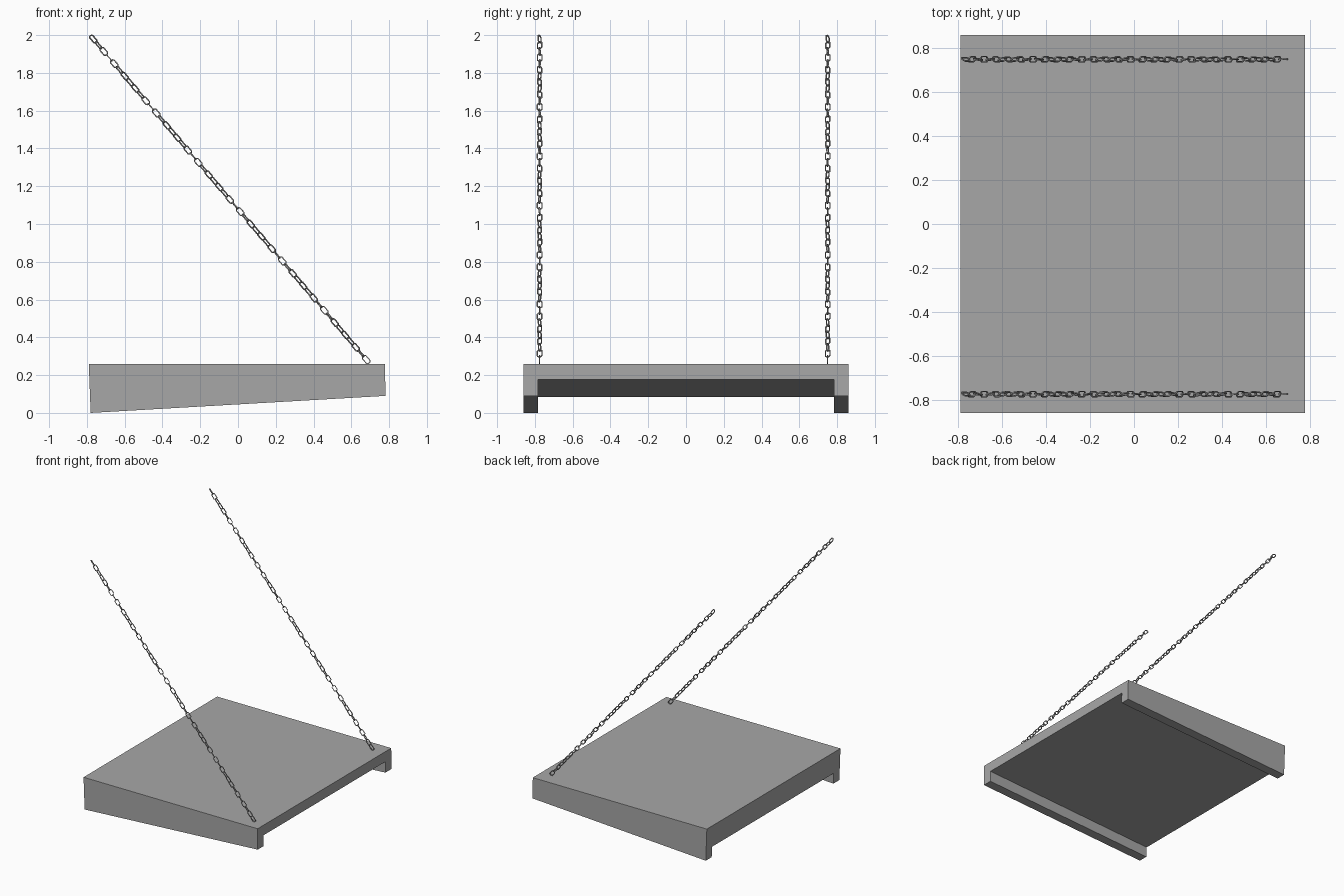
import bpy, bmesh, math
from mathutils import Vector, Matrix

if "Cube" in bpy.data.objects:
    bpy.data.objects.remove(bpy.data.objects["Cube"], do_unlink=True)

grey = bpy.data.materials.new("plain grey")
grey.use_nodes = True
grey.diffuse_color = (0.39, 0.39, 0.39, 1)
grey.node_tree.nodes["Principled BSDF"].inputs["Base Color"].default_value = grey.diffuse_color


def make_object(name, bm):
    bmesh.ops.recalc_face_normals(bm, faces=bm.faces)
    mesh = bpy.data.meshes.new(name)
    bm.to_mesh(mesh)
    bm.free()
    mesh.materials.append(grey)
    obj = bpy.data.objects.new(name, mesh)
    bpy.context.collection.objects.link(obj)


# Canopy: an upside-down channel section, deeper at the wall end
TOP, HALF, INNER = 0.26, 0.86, 0.783


def section(bm, x_top, x_low, foot, soffit):
    outline = [(-HALF, TOP), (HALF, TOP), (HALF, foot), (INNER, foot),
               (INNER, soffit), (-INNER, soffit), (-INNER, foot), (-HALF, foot)]
    verts = []
    for y, z in outline:
        t = (TOP - z) / (TOP - foot)
        verts.append(bm.verts.new((x_top + (x_low - x_top) * t, y, z)))
    return verts


bm = bmesh.new()
wall_end = section(bm, -0.79, -0.78, 0.0, 0.085)
outer_end = section(bm, 0.779, 0.78, 0.09, 0.178)
bm.faces.new(wall_end)
bm.faces.new(outer_end)
for i in range(len(wall_end)):
    j = (i + 1) % len(wall_end)
    bm.faces.new((wall_end[i], wall_end[j], outer_end[j], outer_end[i]))
make_object("canopy", bm)

# Chains: squarish links, each turned a quarter from the last with a slow twist
LINKS, RADIUS, WIRE, STRAIGHT = 53, 0.0135, 0.004, 0.011
RING, SIDES = 8, 4


def add_link(bm, matrix):
    rings = []
    for i in range(RING):
        a = 2 * math.pi * (i + 0.5) / RING
        out = Vector((math.cos(a), math.sin(a), 0))
        centre = out * RADIUS + Vector((math.copysign(STRAIGHT, out.x), 0, 0))
        ring = []
        for k in range(SIDES):
            b = 2 * math.pi * (k + 0.5) / SIDES
            p = centre + out * WIRE * math.cos(b) + Vector((0, 0, WIRE * math.sin(b)))
            ring.append(bm.verts.new(matrix @ p))
        rings.append(ring)
    for i in range(RING):
        r, s = rings[i], rings[(i + 1) % RING]
        for k in range(SIDES):
            m = (k + 1) % SIDES
            bm.faces.new((r[k], s[k], s[m], r[m]))


def chain(name, y):
    low, high = Vector((0.679, y, 0.282)), Vector((-0.766, y, 1.979))
    along = (high - low).normalized()
    side = Vector((0, 1, 0))
    frame = Matrix((along, along.cross(side), side)).transposed().to_4x4()
    bm = bmesh.new()
    for i in range(LINKS):
        t = i / (LINKS - 1)
        twist = math.pi / 2 * (i % 2) + 0.7 * math.sin(t * 20)
        add_link(bm, Matrix.Translation(low.lerp(high, t)) @ frame @ Matrix.Rotation(twist, 4, 'X'))
    make_object(name, bm)


chain("front_chain", -0.775)
chain("back_chain", 0.75)
